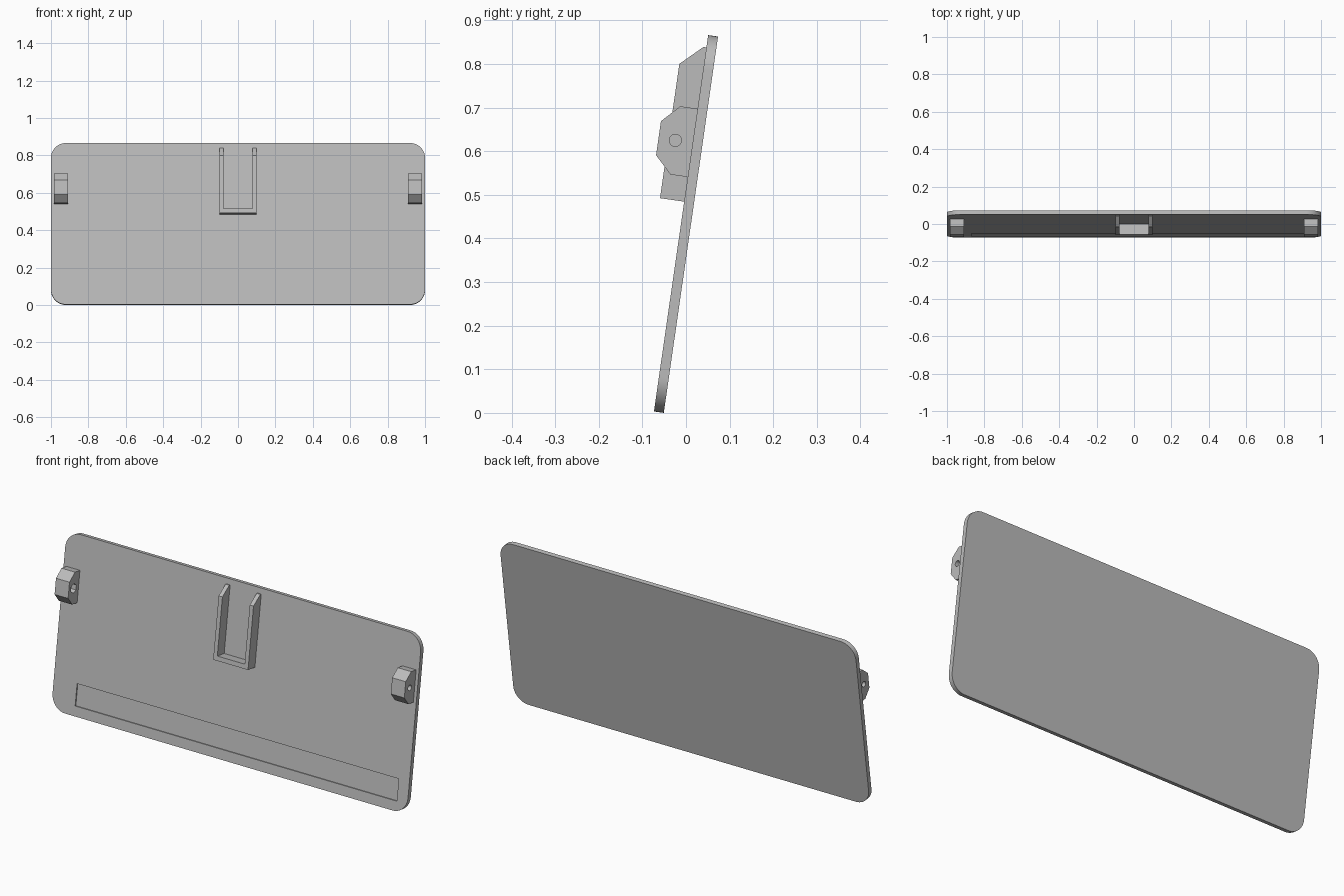
import bpy, bmesh, math
from mathutils import Matrix, Vector

if "Cube" in bpy.data.objects:
    bpy.data.objects.remove(bpy.data.objects["Cube"])

# Panel frame: x across, v up along the leaning face, w out of the front
TILT = math.radians(8.2)
S, C = math.sin(TILT), math.cos(TILT)
HEIGHT, THICK, RADIUS = 0.8716, 0.0228, 0.08
FRAME = Matrix(((1, 0, 0, 0), (0, S, -C, -0.0735), (0, C, S, THICK * S), (0, 0, 0, 1)))

grey = bpy.data.materials.new("plain grey")
grey.use_nodes = True
colour = (0.5, 0.5, 0.5, 1)
grey.diffuse_color = colour
grey.node_tree.nodes["Principled BSDF"].inputs["Base Color"].default_value = colour


def prism(name, points, offset):
    """Extrude a closed 3D outline by an offset, then lean it with the panel."""
    bm = bmesh.new()
    face = bm.faces.new([bm.verts.new(p) for p in points])
    ext = bmesh.ops.extrude_face_region(bm, geom=[face])
    moved = [g for g in ext["geom"] if isinstance(g, bmesh.types.BMVert)]
    bmesh.ops.translate(bm, verts=moved, vec=Vector(offset))
    bmesh.ops.recalc_face_normals(bm, faces=bm.faces)
    bm.transform(FRAME)
    mesh = bpy.data.meshes.new(name)
    bm.to_mesh(mesh)
    bm.free()
    mesh.materials.append(grey)
    obj = bpy.data.objects.new(name, mesh)
    bpy.context.collection.objects.link(obj)
    return obj


def side_prism(name, profile, x0, x1):
    return prism(name, [(x0, v, w) for v, w in profile], (x1 - x0, 0, 0))


def ring(v, w, r, sides):
    return [(v + r * math.cos(math.tau * i / sides), w + r * math.sin(math.tau * i / sides))
            for i in range(sides)]


def cut(obj, cutter):
    cutter.hide_render = True
    mod = obj.modifiers.new("cut", "BOOLEAN")
    mod.operation, mod.solver, mod.object = "DIFFERENCE", "EXACT", cutter
    bpy.context.view_layer.objects.active = obj
    bpy.ops.object.modifier_apply(modifier=mod.name)
    bpy.data.objects.remove(cutter)


def smooth(obj):
    bpy.ops.object.select_all(action="DESELECT")
    obj.select_set(True)
    bpy.context.view_layer.objects.active = obj
    bpy.ops.object.shade_smooth_by_angle(angle=math.radians(30))


# Rounded panel with a shallow slot near the bottom
outline = []
corners = ((1, HEIGHT, 0), (-1, HEIGHT, 1), (-1, 0, 2), (1, 0, 3))
for sx, v, quarter in corners:
    cx = sx * (1 - RADIUS)
    cv = v - RADIUS if v else RADIUS
    for i in range(13):
        a = math.pi / 2 * (quarter + i / 12)
        outline.append((cx + RADIUS * math.cos(a), cv + RADIUS * math.sin(a), 0))
panel = prism("panel", outline, (0, 0, -THICK))
slot = [(-0.87, 0.05), (0.94, 0.05), (0.94, 0.159), (-0.87, 0.159)]
cut(panel, prism("slot_cutter", [(x, v, -0.006) for x, v in slot], (0, 0, 0.05)))
smooth(panel)

# U-shaped holder: two chamfered rails joined by a bottom ledge
rail = [(0.486, 0), (0.486, 0.056), (0.797, 0.056), (0.843, 0.007), (0.843, 0)]
ledge = [(0.486, 0), (0.486, 0.056), (0.509, 0.056), (0.509, 0)]
for side, sx in (("left", 1), ("right", -1)):
    side_prism(side + "_holder_rail", rail, sx * 0.077, sx * 0.098)
side_prism("holder_ledge", ledge, -0.077, 0.077)

# Pivot lugs with a through hole and a wider hexagonal pocket on the inner side
lug = [(0.543, 0), (0.543, 0.04), (0.582, 0.079), (0.661, 0.079), (0.701, 0.04), (0.701, 0)]
for side, sx in (("left", 1), ("right", -1)):
    obj = side_prism(side + "_pivot_lug", lug, sx * 0.908, sx * 0.984)
    cut(obj, side_prism("hole_cutter", ring(0.622, 0.04, 0.014, 24), sx * 0.88, sx * 1.02))
    cut(obj, side_prism("pocket_cutter", ring(0.622, 0.04, 0.024, 6), sx * 0.88, sx * 0.935))
    smooth(obj)
